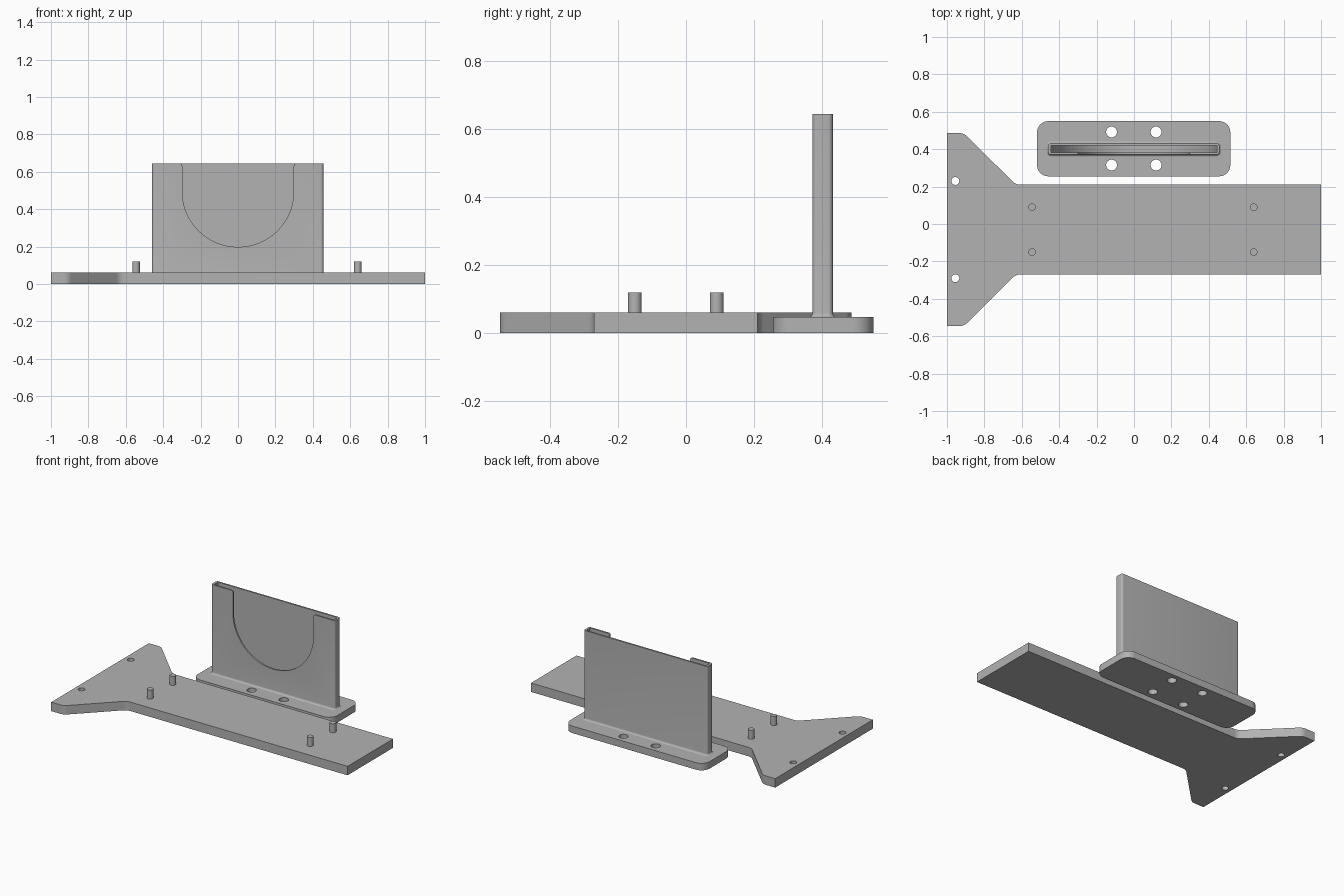
import bpy, bmesh, math
from mathutils import Vector

if "Cube" in bpy.data.objects:
    bpy.data.objects.remove(bpy.data.objects["Cube"])

grey = bpy.data.materials.new("grey_plastic")
grey.diffuse_color = (0.45, 0.45, 0.45, 1)
grey.use_nodes = True
grey.node_tree.nodes["Principled BSDF"].inputs["Base Color"].default_value = grey.diffuse_color


def fillet(corners, steps=10):
    """Round each (x, y, radius) corner of a polygon with an arc."""
    out = []
    n = len(corners)
    for i, (x, y, r) in enumerate(corners):
        p = Vector((x, y))
        if r == 0:
            out.append(p)
            continue
        a = (Vector(corners[i - 1][:2]) - p).normalized()
        b = (Vector(corners[(i + 1) % n][:2]) - p).normalized()
        half = a.angle(b) / 2
        c = p + (a + b).normalized() * (r / math.sin(half))
        t = r / math.tan(half)
        u, v = p + a * t - c, p + b * t - c
        sweep = u.angle(v)
        for k in range(steps + 1):
            f = k / steps
            out.append(c + (u * math.sin((1 - f) * sweep) + v * math.sin(f * sweep)) / math.sin(sweep))
    return out


def rect(x0, x1, y0, y1, r, steps=10):
    return fillet([(x0, y0, r), (x1, y0, r), (x1, y1, r), (x0, y1, r)], steps)


def circle(x, y, r, n=32):
    return [Vector((x + r * math.cos(2 * math.pi * k / n), y + r * math.sin(2 * math.pi * k / n))) for k in range(n)]


def loft(name, rings):
    """Closed solid through rings of 3D points."""
    bm = bmesh.new()
    loops = [[bm.verts.new(p) for p in ring] for ring in rings]
    n = len(loops[0])
    for lo, hi in zip(loops, loops[1:]):
        for i in range(n):
            j = (i + 1) % n
            bm.faces.new((lo[i], lo[j], hi[j], hi[i]))
    bm.faces.new(loops[0][::-1])
    bm.faces.new(loops[-1])
    bmesh.ops.recalc_face_normals(bm, faces=bm.faces)
    me = bpy.data.meshes.new(name)
    bm.to_mesh(me)
    bm.free()
    me.materials.append(grey)
    ob = bpy.data.objects.new(name, me)
    bpy.context.collection.objects.link(ob)
    return ob


def prism(name, pts, z0, z1):
    return loft(name, [[(p.x, p.y, z) for p in pts] for z in (z0, z1)])


def prism_y(name, pts, y0, y1):
    return loft(name, [[(p.x, y, p.y) for p in pts] for y in (y0, y1)])


def cut(ob, cutters):
    bpy.context.view_layer.objects.active = ob
    for c in cutters:
        c.hide_render = True
        m = ob.modifiers.new("cut", 'BOOLEAN')
        m.operation, m.solver, m.object = 'DIFFERENCE', 'EXACT', c
        bpy.ops.object.modifier_apply(modifier=m.name)
        bpy.data.objects.remove(c)


def smooth(ob):
    bpy.ops.object.select_all(action='DESELECT')
    ob.select_set(True)
    bpy.context.view_layer.objects.active = ob
    bpy.ops.object.shade_smooth_by_angle(angle=math.radians(30))


# Long plate with flared end, symmetric about its own centre line
MID = -0.03
side = [(1, 0.24, 0), (-0.632, 0.24, 0.06), (-0.909, 0.516, 0.06), (-1, 0.516, 0)]
outline = [(x, MID + y, r) for x, y, r in side] + [(x, MID - y, r) for x, y, r in reversed(side)]
plate = prism("flared_plate", fillet(outline), 0, 0.06)
cut(plate, [prism("plate_hole", circle(-0.955, MID + s * 0.26, 0.021), -0.1, 0.2) for s in (-1, 1)])
smooth(plate)

# Locating pegs
for x in (-0.545, 0.64):
    for s in (-1, 1):
        smooth(prism("peg", circle(x, MID + s * 0.12, 0.02), 0.05, 0.12))

# Bracket foot with four screw holes
foot = prism("bracket_foot", rect(-0.518, 0.515, 0.255, 0.55, 0.06), 0, 0.047)
cut(foot, [prism("foot_hole", circle(x, y, 0.029), -0.1, 0.2) for x in (-0.12, 0.118) for y in (0.315, 0.492)])
smooth(foot)

# Upright holder with a small fillet where it meets the foot
R = 0.014
levels = [(R * (1 - math.sin(a)), 0.046 + R * (1 - math.cos(a)))
          for a in [k * math.pi / 12 for k in range(7)]] + [(0, 0.643)]
holder = loft("upright_holder", [
    [(p.x, p.y, z) for p in rect(-0.459 - o, 0.456 + o, 0.371 - o, 0.431 + o, 0.014 + o, 6)]
    for o, z in levels])

# Round-bottomed pocket, then the U-shaped window through the front wall
pocket = fillet([(-0.443, 0.8, 0), (-0.443, 0.065, 0.442), (0.443, 0.065, 0.442), (0.443, 0.8, 0)], 32)
lip = [(-0.35, 0.8, 0), (-0.35, 0.644, 0), (-0.298, 0.644, 0.015), (-0.298, 0.198, 0.297)]
window = fillet(lip + [(-x, z, r) for x, z, r in reversed(lip)], 28)
cut(holder, [prism_y("pocket_cutter", pocket, 0.382, 0.42),
             prism_y("window_cutter", window, 0.3, 0.40)])
smooth(holder)
